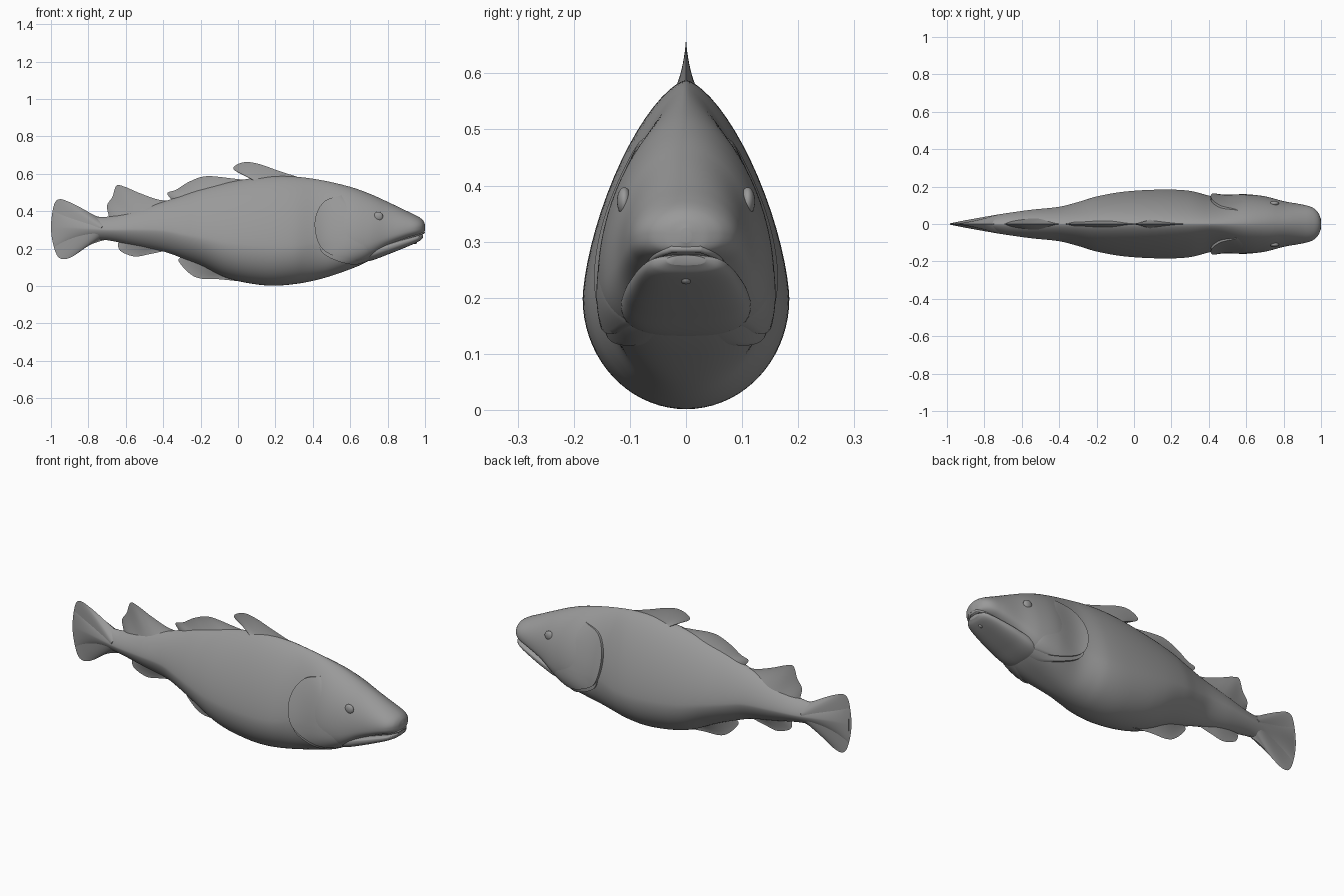
import bpy
import bmesh
from math import sin, cos, pi
from mathutils import Vector

cube = bpy.data.objects.get("Cube")
if cube:
    bpy.data.objects.remove(cube)

grey = bpy.data.materials.new("fish grey")
grey.use_nodes = True
grey.diffuse_color = (0.32, 0.32, 0.32, 1)
grey.node_tree.nodes["Principled BSDF"].inputs["Base Color"].default_value = (0.32, 0.32, 0.32, 1)


def hermite(knots, rows, t):
    """Smooth interpolation of a list of tuples over increasing knots."""
    t = min(max(t, knots[0]), knots[-1])
    i = 0
    while i < len(knots) - 2 and t > knots[i + 1]:
        i += 1

    def slope(k):
        a, b = max(k - 1, 0), min(k + 1, len(knots) - 1)
        return (Vector(rows[b]) - Vector(rows[a])) / (knots[b] - knots[a])
    h = knots[i + 1] - knots[i]
    s = (t - knots[i]) / h
    s2, s3 = s * s, s * s * s
    return (Vector(rows[i]) * (2 * s3 - 3 * s2 + 1) + slope(i) * h * (s3 - 2 * s2 + s)
            + Vector(rows[i + 1]) * (3 * s2 - 2 * s3) + slope(i + 1) * h * (s3 - s2))


def along(points, u):
    return hermite(list(range(len(points))), points, u * (len(points) - 1))


def finish(obj):
    obj.data.materials.append(grey)
    bpy.ops.object.select_all(action='DESELECT')
    obj.select_set(True)
    bpy.context.view_layer.objects.active = obj
    bpy.ops.object.shade_smooth_by_angle(angle=0.8)
    return obj


def skin(name, rows, closed=True):
    """Join equal rows of points with quads; closed rows are rings with capped ends."""
    bm = bmesh.new()
    grid = [[bm.verts.new(p) for p in row] for row in rows]
    n = len(rows[0])
    for a, b in zip(grid, grid[1:]):
        for j in range(n if closed else n - 1):
            k = (j + 1) % n
            bm.faces.new((a[j], a[k], b[k], b[j]))
    if closed:
        bm.faces.new(grid[0])
        bm.faces.new(grid[-1])
    bmesh.ops.remove_doubles(bm, verts=bm.verts, dist=0.0002)
    bmesh.ops.recalc_face_normals(bm, faces=bm.faces)
    if not closed and sum(f.normal.y * f.calc_area() for f in bm.faces) > 0:
        bmesh.ops.reverse_faces(bm, faces=bm.faces)
    mesh = bpy.data.meshes.new(name)
    bm.to_mesh(mesh)
    bm.free()
    obj = bpy.data.objects.new(name, mesh)
    bpy.context.collection.objects.link(obj)
    return finish(obj)


# Stations: x, top, bottom, half width, height of the widest point
BODY = [(-.985, .4, .21, .003, .31), (-.9, .385, .235, .02, .31), (-.8, .373, .25, .038, .305),
        (-.7, .37, .245, .055, .3), (-.55, .41, .215, .076, .3), (-.4, .45, .185, .092, .295),
        (-.3, .485, .15, .117, .275), (-.2, .52, .11, .147, .255), (-.05, .555, .04, .173, .22),
        (.15, .585, .003, .184, .2), (.3, .585, .01, .177, .2), (.45, .565, .04, .143, .225),
        (.6, .53, .09, .157, .24), (.7, .495, .135, .148, .25), (.8, .45, .205, .122, .275),
        (.9, .402, .25, .104, .3), (.95, .378, .266, .09, .31), (.98, .36, .276, .067, .315),
        (.995, .342, .284, .038, .315), (1, .325, .298, .01, .314)]
JAW = [(.62, .2, .13, .07, .17), (.7, .21, .133, .112, .18), (.8, .235, .168, .11, .21),
       (.9, .26, .208, .092, .24), (.95, .272, .23, .078, .255), (.975, .277, .244, .062, .265),
       (.988, .276, .258, .035, .268)]


def station(table, x):
    return hermite([r[0] for r in table], [r[1:] for r in table], x)


def ramp(x, start, end):
    return min(max((x - start) / (end - start), 0), 1)


def powers(x):
    """Roundness of the section above and below its widest point."""
    return 1.5 + .4 * ramp(x, .4, .75), 1.6 + .4 * ramp(x, -.4, 0) + .8 * ramp(x, .35, .75)


def surface(x, z):
    """Half width of the body at a given length and height."""
    top, bottom, w, mid = station(BODY, x)
    up, low = powers(x)
    s, n = ((z - mid) / (top - mid), up) if z > mid else ((mid - z) / (mid - bottom), low)
    return w * (1 - min(s, 1) ** n) ** (1 / n)


def loft(name, table, steps, sides):
    rows = []
    x0, x1 = table[0][0], table[-1][0]
    for i in range(steps + 1):
        x = x0 + (x1 - x0) * sin(i / steps * pi / 2)   # finer towards the snout
        top, bottom, w, mid = station(table, x)
        ring = []
        for j in range(sides):
            a = 2 * pi * j / sides
            c, s = cos(a), sin(a)
            e = 2 / powers(x)[0 if s > 0 else 1]
            reach = top - mid if s > 0 else bottom - mid
            y = w * abs(c) ** e * (1 if c > 0 else -1)
            ring.append((x, y, mid + reach * abs(s) ** e))
        rows.append(ring)
    return skin(name, rows)


loft("body", BODY, 140, 72)
loft("lower_jaw", JAW, 48, 48)


# Fins: thick at the base, thin at the rim
def fin(name, base, rim, thick, cols=56, layers=12):
    rows = []
    for k in range(layers + 1):
        v = k / layers
        side = []
        for j in range(cols + 1):
            u = j / cols
            x, z = along(base, u).lerp(along(rim, u), v)
            y = thick * (1 - v) ** 1.5 * max(sin(pi * u), 0) ** .5
            side.append((x, y, z))
        rows.append(side + [(x, -y, z) for x, y, z in reversed(side)])
    skin(name, rows)


fin("first_dorsal_fin", [(.36, .5), (.2, .52), (.1, .56), (.085, .555)],
    [(.36, .57), (.22, .615), (.12, .65), (.05, .663), (0, .652), (-.025, .63),
     (-.005, .61), (.045, .59), (.085, .56)], .03)
fin("second_dorsal_fin", [(.1, .5), (-.12, .47), (-.32, .42)],
    [(.1, .56), (-.03, .575), (-.17, .587), (-.26, .558), (-.33, .515), (-.377, .497),
     (-.355, .46)], .048)
fin("third_dorsal_fin", [(-.36, .4), (-.5, .36), (-.68, .33)],
    [(-.36, .455), (-.43, .463), (-.527, .497), (-.607, .531), (-.65, .536), (-.672, .476),
     (-.7, .43), (-.69, .37)], .042)
fin("tail_fin", [(-.7, .34), (-.73, .31), (-.7, .27)],
    [(-.7, .365), (-.76, .375), (-.83, .413), (-.9, .448), (-.955, .464), (-.985, .43),
     (-1, .31), (-.982, .2), (-.95, .147), (-.89, .155), (-.79, .22), (-.7, .25)], .05)
fin("front_anal_fin", [(.05, .1), (-.12, .15), (-.28, .22)],
    [(.05, .02), (-.1, .036), (-.2, .04), (-.26, .068), (-.318, .135), (-.29, .16)], .055)
fin("rear_anal_fin", [(-.38, .24), (-.5, .27), (-.61, .28)],
    [(-.38, .19), (-.475, .17), (-.553, .158), (-.628, .187), (-.64, .23), (-.61, .245)], .042)


# Gill covers: raised plates that fade into the cheek and end in a free rim
def gill_plate(name, centre, rim, lift):
    rows = []
    for k in range(22):
        r = min(.15 + k * .0425, 1)
        row = []
        for j in range(61):
            u = j / 60
            p = Vector(centre).lerp(along(rim, u), r)
            raised = lift * r * r * max(sin(pi * u), 0) ** .5 - .003
            if k == 21:
                raised = -.012
            row.append((p.x, -surface(p.x, p.y) - raised, p.y))
        rows.append(row)
    obj = skin(name, rows, closed=False)
    mirror = obj.modifiers.new("both sides", 'MIRROR')
    mirror.use_axis = (False, True, False)
    mirror.use_mirror_merge = False


gill_plate("gill_covers", (.66, .31),
           [(.56, .487), (.465, .455), (.417, .38), (.413, .29), (.445, .205), (.52, .158),
            (.62, .135), (.72, .155)], .022)
gill_plate("gill_membranes", (.66, .24),
           [(.425, .25), (.45, .18), (.53, .134), (.63, .115), (.72, .145)], .016)

# Upper lip: a soft bead round the edge of the mouth
lip = bpy.data.curves.new("upper_lip", 'CURVE')
lip.dimensions = '3D'
lip.bevel_depth = .006
lip.bevel_resolution = 3
lip.use_fill_caps = True
half = []
for i in range(25):
    x = .79 + .204 * sin(i / 24 * pi / 2)
    section = station(BODY, x)
    z = section[3] - .88 * (section[3] - section[1])
    half.append((x, surface(x, z) - .002, z))
path = half + [(x, -y, z) for x, y, z in reversed(half)]
spline = lip.splines.new('POLY')
spline.points.add(len(path) - 1)
for point, (x, y, z) in zip(spline.points, path):
    point.co = (x, y, z, 1)
    point.radius = min(1, .2 + (x - .79) * 10)
lip_obj = bpy.data.objects.new("upper_lip", lip)
bpy.context.collection.objects.link(lip_obj)
lip.materials.append(grey)


# Eyes and chin barbel
def ball(name, place, size):
    bpy.ops.mesh.primitive_uv_sphere_add(segments=32, ring_count=16, location=place)
    obj = bpy.context.object
    obj.name = name
    obj.scale = size
    finish(obj)


for side, label in ((-1, "right_eye"), (1, "left_eye")):
    ball(label, (.75, side * (surface(.75, .37) - .004), .372), (.025, .013, .025))
ball("chin_barbel", (.945, 0, .234), (.013, .01, .01))
